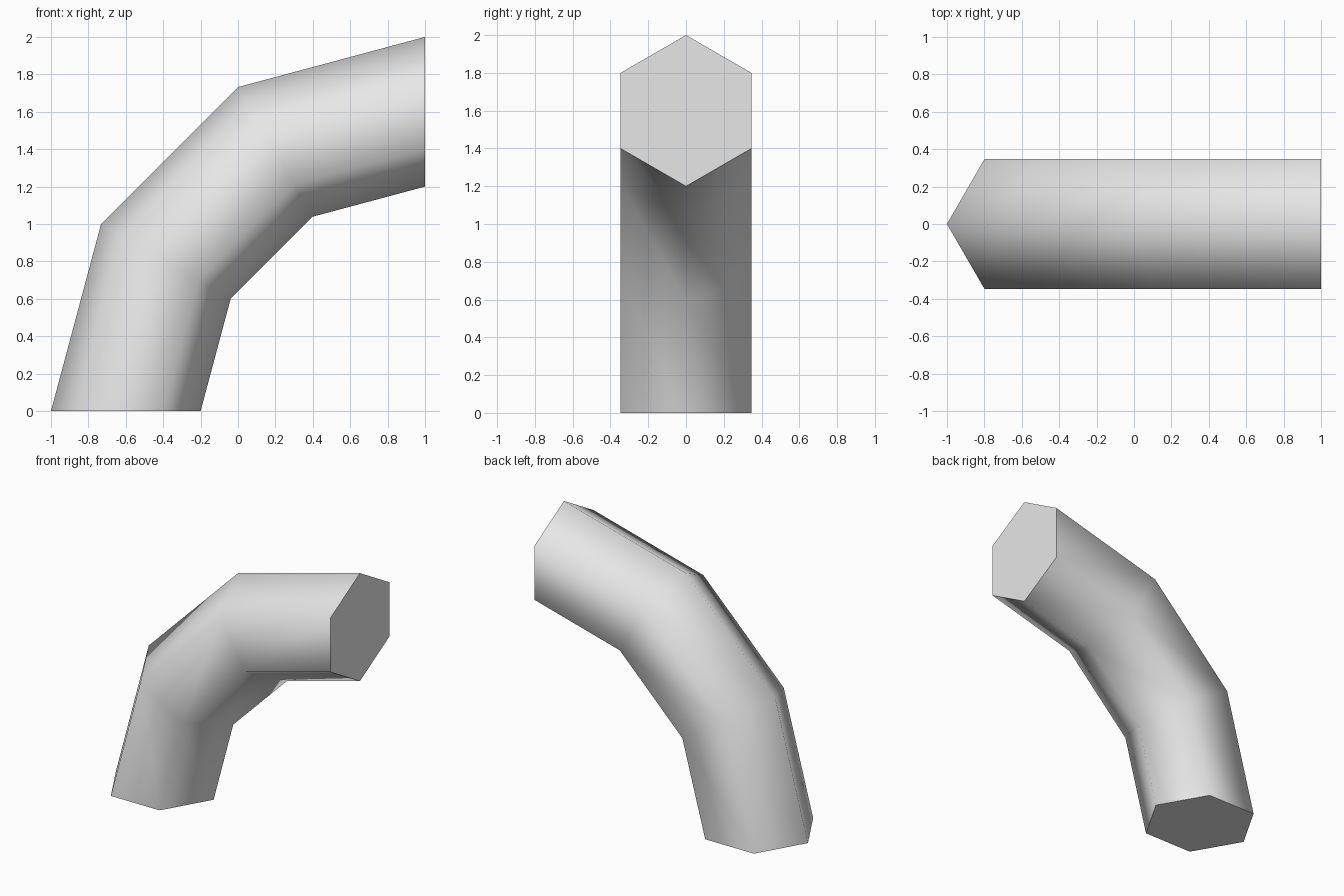
import bpy, bmesh
from math import sin, cos, pi, radians

if "Cube" in bpy.data.objects:
    bpy.data.objects.remove(bpy.data.objects["Cube"])

BEND_RADIUS, TUBE_RADIUS = 1.6, 0.4
SIDES, SEGMENTS = 6, 3

# Plain grey material
grey = bpy.data.materials.new("light grey")
grey.use_nodes = True
colour = (0.8, 0.8, 0.8, 1)
grey.diffuse_color = colour
grey.node_tree.nodes["Principled BSDF"].inputs["Base Color"].default_value = colour

# Hexagonal rings swept through a quarter turn about the point (1, 0, 0)
bm = bmesh.new()
rings = []
for i in range(SEGMENTS + 1):
    turn = pi / 2 * i / SEGMENTS
    ring = []
    for j in range(SIDES):
        a = 2 * pi * j / SIDES
        r = BEND_RADIUS + TUBE_RADIUS * cos(a)
        ring.append(bm.verts.new((1 - r * cos(turn), TUBE_RADIUS * sin(a), r * sin(turn))))
    rings.append(ring)

# Tube walls
for lower, upper in zip(rings, rings[1:]):
    for j in range(SIDES):
        k = (j + 1) % SIDES
        bm.faces.new((lower[j], lower[k], upper[k], upper[j]))

# Flat end caps
bm.faces.new(rings[0])
bm.faces.new(rings[-1])
bmesh.ops.recalc_face_normals(bm, faces=bm.faces)

mesh = bpy.data.meshes.new("pipe_elbow")
bm.to_mesh(mesh)
bm.free()
mesh.materials.append(grey)
elbow = bpy.data.objects.new("pipe_elbow", mesh)
bpy.context.collection.objects.link(elbow)

# Smooth walls, sharp rims
bpy.ops.object.select_all(action="DESELECT")
elbow.select_set(True)
bpy.context.view_layer.objects.active = elbow
bpy.ops.object.shade_smooth_by_angle(angle=radians(75))
